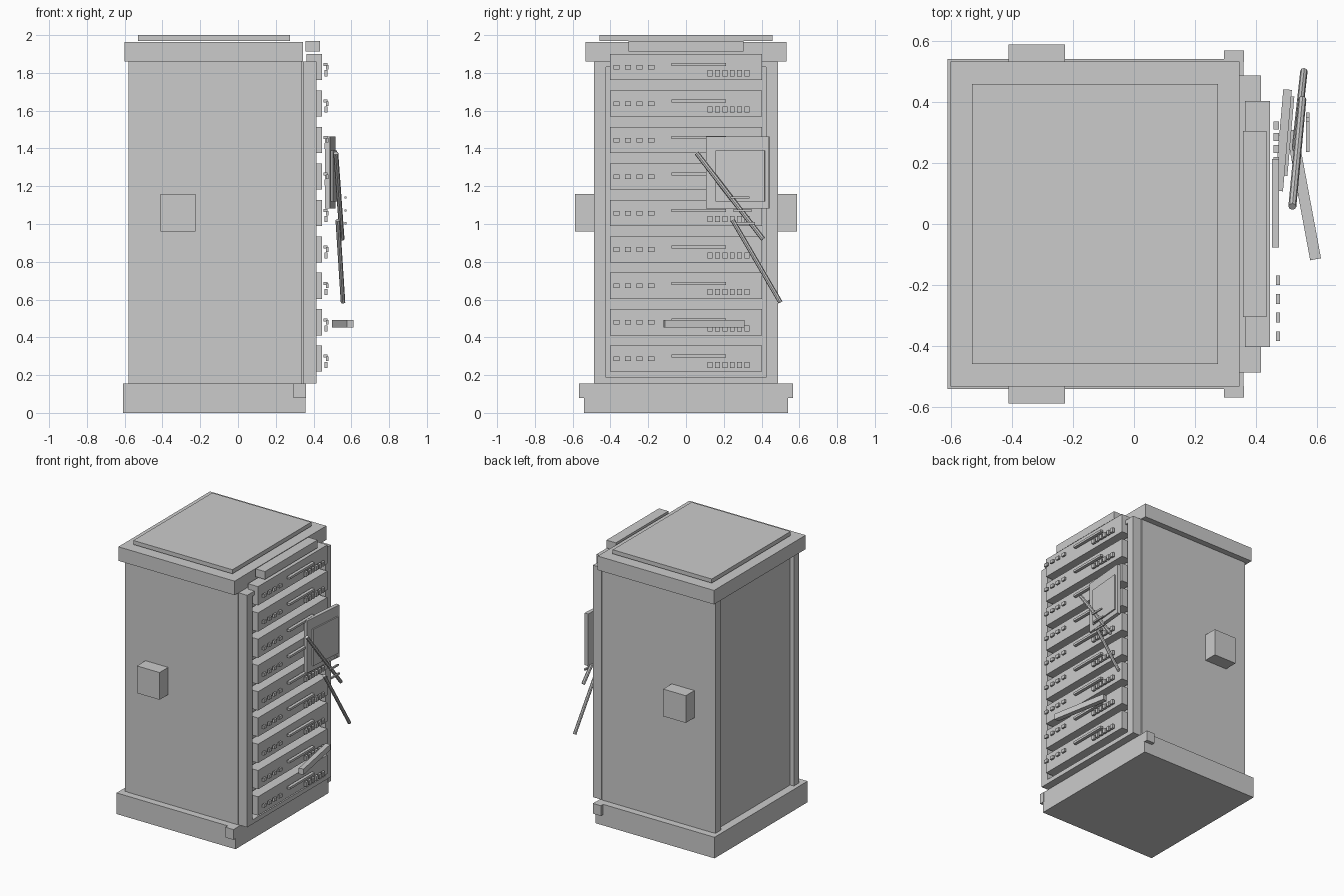
import bpy, bmesh
from math import radians
from mathutils import Vector

if "Cube" in bpy.data.objects:
    bpy.data.objects.remove(bpy.data.objects["Cube"])


def add_object(name, bm):
    mesh = bpy.data.meshes.new(name)
    bm.to_mesh(mesh)
    bm.free()
    ob = bpy.data.objects.new(name, mesh)
    bpy.context.collection.objects.link(ob)
    return ob


def box(name, x, y, z):
    """Axis-aligned box from (min, max) ranges."""
    bm = bmesh.new()
    bmesh.ops.create_cube(bm, size=1)
    for v in bm.verts:
        for i, (a, b) in enumerate((x, y, z)):
            v.co[i] = a + (b - a) * (v.co[i] + 0.5)
    return add_object(name, bm)


def slab(name, centre, size, angle, offset=(0, 0, 0)):
    """Box turned about the vertical axis; offset is in its own frame."""
    ob = box(name, *[(o - s / 2, o + s / 2) for o, s in zip(offset, size)])
    ob.location = centre
    ob.rotation_euler.z = radians(angle)
    return ob


def rod(name, a, b, radius):
    a, b = Vector(a), Vector(b)
    bm = bmesh.new()
    bmesh.ops.create_cone(bm, cap_ends=True, segments=8, radius1=radius,
                          radius2=radius, depth=(b - a).length)
    ob = add_object(name, bm)
    ob.location = (a + b) / 2
    ob.rotation_euler = (b - a).to_track_quat('Z', 'Y').to_euler()
    return ob


# Cabinet shell
box("base_plinth", (-0.61, 0.358), (-0.54, 0.54), (0, 0.155))
box("cabinet_core", (-0.55, 0.345), (-0.475, 0.475), (0.155, 1.86))
box("roof_cap", (-0.60, 0.345), (-0.532, 0.532), (1.86, 1.963))
box("roof_plate", (-0.53, 0.275), (-0.458, 0.458), (1.97, 2.0))
box("front_top_sign", (0.357, 0.433), (-0.305, 0.305), (1.912, 1.97))

# Mirrored side parts
for side, s in (("left", -1), ("right", 1)):
    def span(a, b):
        return tuple(sorted((a * s, b * s)))
    box(f"side_panel_{side}", (-0.56, 0.34), span(0.46, 0.488), (0.155, 1.86))
    box(f"front_post_{side}", (0.345, 0.415), span(0.424, 0.486), (0.155, 1.86))
    box(f"back_post_{side}", (-0.58, -0.52), span(0.424, 0.486), (0.155, 1.86))
    box(f"side_box_{side}", (-0.41, -0.226), span(0.48, 0.588), (0.96, 1.16))
    box(f"base_foot_{side}", (0.295, 0.36), span(0.53, 0.567), (0.08, 0.155))

# Front cross rails
for name, z in (("bottom_rail", (0.155, 0.187)), ("top_rail", (1.83, 1.86))):
    box(name, (0.345, 0.415), (-0.424, 0.424), z)

# Stack of rack units with lights, handle and ports
for i in range(9):
    z = 0.287 + i * 0.193
    box(f"rack_unit_{i}", (0.363, 0.445), (-0.403, 0.403), (z - 0.069, z + 0.069))
    box(f"unit_handle_{i}", (0.452, 0.475), (-0.077, 0.212), (z + 0.005, z + 0.021))
    for k in range(4):
        y = -0.367 + k * 0.061
        box(f"unit_light_{i}_{k}", (0.465, 0.478), (y - 0.016, y + 0.016),
            (z - 0.013, z + 0.011))
    for k in range(6):
        y = 0.128 + k * 0.039
        box(f"unit_port_{i}_{k}", (0.457, 0.474), (y - 0.013, y + 0.013),
            (z - 0.049, z - 0.017))

# Tilted monitor with raised screen
centre = (0.488, 0.274, 1.273)
slab("monitor", centre, (0.028, 0.333, 0.383), -5)
slab("monitor_screen", centre, (0.012, 0.26, 0.27), -5, (0.018, 0.015, -0.02))

# Hanging rods, loose shelf board and small bars
rod("upper_rod", (0.518, 0.057, 1.375), (0.551, 0.408, 0.92), 0.013)
rod("lower_rod", (0.528, 0.247, 1.02), (0.556, 0.5, 0.585), 0.012)
slab("loose_board", (0.555, 0.096, 0.472), (0.036, 0.43, 0.042), 10.5)
for k in range(3):
    y = 0.235 + k * 0.015
    z = 1.14 - k * 0.068
    box(f"small_bar_{k}", (0.563, 0.574), (y, y + 0.1), (z - 0.006, z + 0.006))
